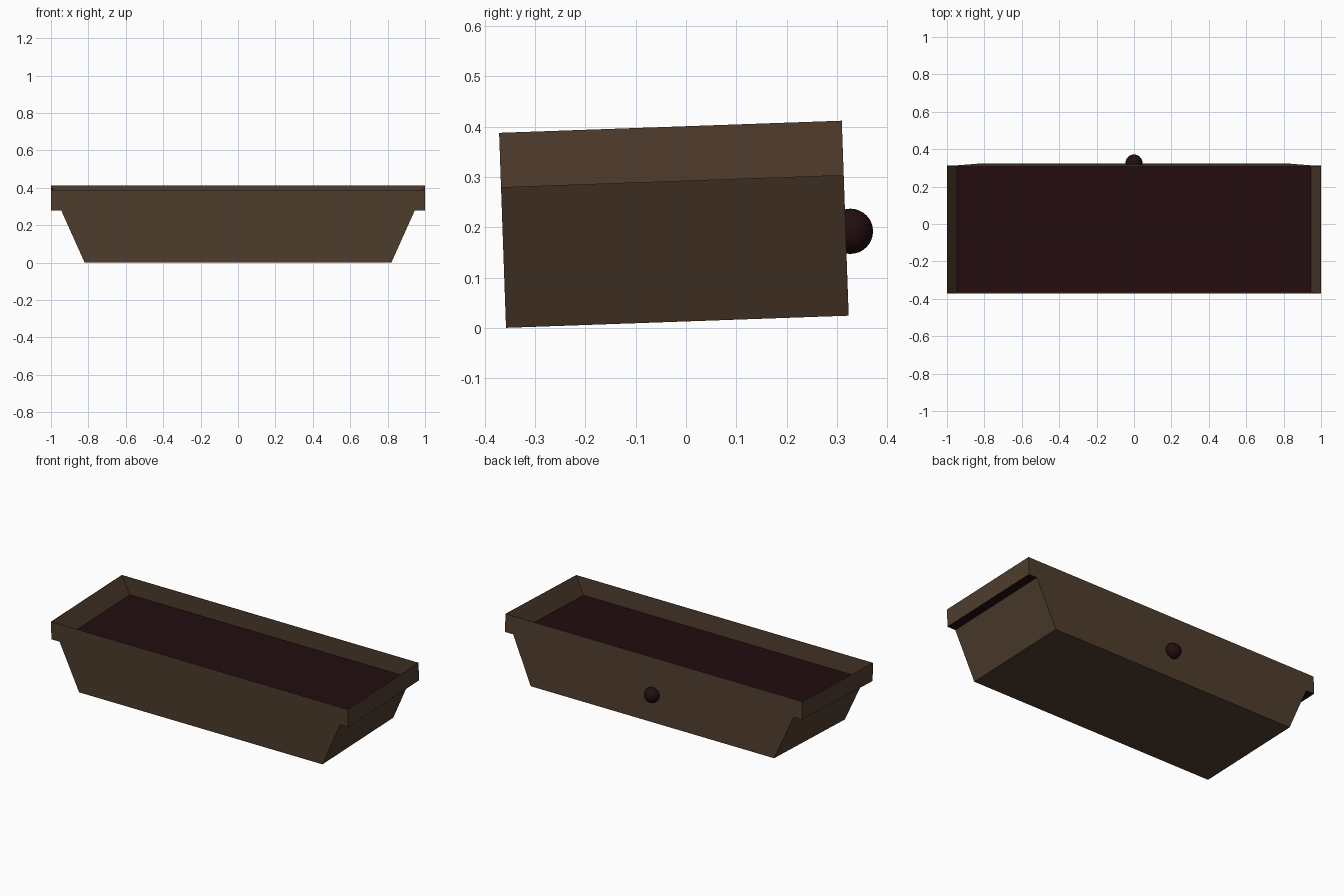
import bpy, bmesh, math
from mathutils import Matrix, Vector

if "Cube" in bpy.data.objects:
    bpy.data.objects.remove(bpy.data.objects["Cube"])

HALF_Y, WALL, TILT = 0.341, 0.002, math.radians(2.03)
BASE, LEDGE, TOP = 0.82, 0.279, 0.388
POSE = Matrix.Translation((0, -0.0172, 0.0121)) @ Matrix.Rotation(TILT, 4, 'X')


def material(name, col):
    m = bpy.data.materials.new(name)
    m.diffuse_color = (*col, 1)
    m.use_nodes = True
    m.node_tree.nodes["Principled BSDF"].inputs["Base Color"].default_value = m.diffuse_color
    return m


brown = material("dark_brown", (0.080, 0.047, 0.027))
maroon = material("deep_maroon", (0.0165, 0.0040, 0.0048))


def finish(name, bm):
    bmesh.ops.recalc_face_normals(bm, faces=bm.faces)
    me = bpy.data.meshes.new(name)
    bm.to_mesh(me)
    bm.free()
    me.materials.append(brown)
    me.materials.append(maroon)
    ob = bpy.data.objects.new(name, me)
    bpy.context.collection.objects.link(ob)
    ob.matrix_world = POSE
    return ob


def prism(name, half, y0, y1):
    """Mirror a half outline (x >= 0) and extrude it along y."""
    outline = half + [(-x, z) for x, z in reversed(half)]
    bm = bmesh.new()
    face = bm.faces.new([bm.verts.new((x, y0, z)) for x, z in outline])
    ext = bmesh.ops.extrude_face_region(bm, geom=[face])
    moved = [v for v in ext['geom'] if isinstance(v, bmesh.types.BMVert)]
    bmesh.ops.translate(bm, verts=moved, vec=Vector((0, y1 - y0, 0)))
    bmesh.ops.recalc_face_normals(bm, faces=bm.faces)
    # level faces at the ledge height (lining and overhang underside) are maroon
    for f in bm.faces:
        if abs(f.normal.z) > 0.99 and abs(f.calc_center_median().z - LEDGE) < 0.003:
            f.material_index = 1
    return finish(name, bm)


outer = [(BASE, 0), (0.945, LEDGE), (1.0, LEDGE), (1.0, TOP)]

# Tray body with a sunken, sloped-end recess
prism("tray_body", outer + [(0.998, TOP), (0.947, LEDGE + 0.002)],
      -HALF_Y + WALL, HALF_Y - WALL)

# Thin front and back panels
for name, s in (("front_panel", -1), ("back_panel", 1)):
    prism(name, outer, s * HALF_Y, s * (HALF_Y - WALL))

# Round knob on the back
bm = bmesh.new()
bmesh.ops.create_uvsphere(bm, u_segments=32, v_segments=16, radius=0.045,
                          matrix=POSE.inverted() @ Matrix.Translation((0, 0.327, 0.192)))
for f in bm.faces:
    f.material_index = 1
    f.smooth = True
finish("knob", bm)
